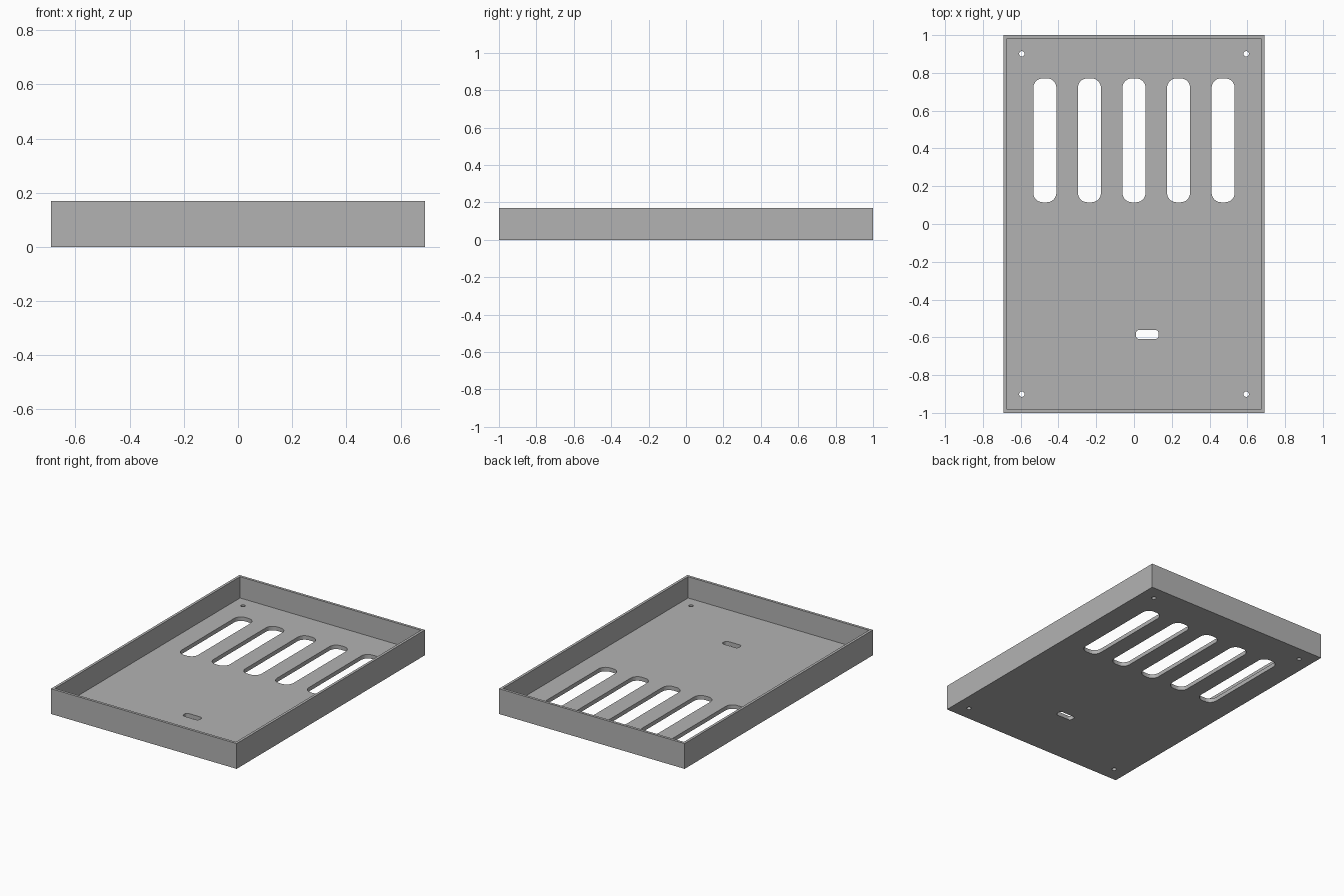
import bpy, bmesh, math
from mathutils import Vector

cube = bpy.data.objects.get("Cube")
if cube:
    bpy.data.objects.remove(cube, do_unlink=True)

WIDTH, LENGTH, HEIGHT = 1.38, 2.0, 0.17
WALL, FLOOR = 0.025, 0.027

grey = bpy.data.materials.new("plain grey")
grey.use_nodes = True
grey.diffuse_color = (0.45, 0.45, 0.45, 1)
grey.node_tree.nodes["Principled BSDF"].inputs["Base Color"].default_value = grey.diffuse_color


def make_object(name, bm):
    bmesh.ops.recalc_face_normals(bm, faces=bm.faces)
    mesh = bpy.data.meshes.new(name)
    bm.to_mesh(mesh)
    bm.free()
    mesh.materials.append(grey)
    obj = bpy.data.objects.new(name, mesh)
    bpy.context.collection.objects.link(obj)
    return obj


def add_cutter(bm, x, y, w, l, r, steps):
    """Upright prism with a rounded rectangle outline, passing through the floor."""
    points = []
    corners = ((1, 1), (-1, 1), (-1, -1), (1, -1))
    for i, (sx, sy) in enumerate(corners):
        for k in range(steps + 1):
            a = math.pi / 2 * (i + k / steps)
            p = Vector((x + sx * (w / 2 - r) + r * math.cos(a),
                        y + sy * (l / 2 - r) + r * math.sin(a), -0.05))
            points.append(p)
    verts = [bm.verts.new(p) for p in points]
    face = bm.faces.new(verts)
    top = bmesh.ops.extrude_face_region(bm, geom=[face])["geom"]
    bmesh.ops.translate(bm, vec=(0, 0, 0.13),
                        verts=[g for g in top if isinstance(g, bmesh.types.BMVert)])


# Open tray: a box with its top face inset and pushed down to the floor
bm = bmesh.new()
bmesh.ops.create_cube(bm, size=1)
bmesh.ops.scale(bm, vec=(WIDTH, LENGTH, HEIGHT), verts=bm.verts)
bmesh.ops.translate(bm, vec=(0, 0, HEIGHT / 2), verts=bm.verts)
top = max(bm.faces, key=lambda f: f.calc_center_median().z)
bmesh.ops.inset_region(bm, faces=[top], thickness=WALL)
inner = bmesh.ops.extrude_face_region(bm, geom=[top])["geom"]
bmesh.ops.translate(bm, vec=(0, 0, FLOOR - HEIGHT),
                    verts=[g for g in inner if isinstance(g, bmesh.types.BMVert)])
if top.is_valid:
    bmesh.ops.delete(bm, geom=[top], context="FACES_ONLY")
tray = make_object("tray", bm)

# Vent slots, cable slot and corner screw holes
bm = bmesh.new()
for i in range(-2, 3):
    add_cutter(bm, i * 0.236, 0.443, 0.122, 0.656, 0.05, 8)
add_cutter(bm, 0.07, -0.585, 0.12, 0.048, 0.018, 6)
for sx in (-1, 1):
    for sy in (-1, 1):
        add_cutter(bm, sx * 0.594, sy * 0.901, 0.0285, 0.0285, 0.014, 5)
cutter = make_object("opening_cutter", bm)
cutter.hide_render = True

cut = tray.modifiers.new("openings", "BOOLEAN")
cut.operation = "DIFFERENCE"
cut.solver = "EXACT"
cut.object = cutter

# Apply the openings and discard the cutter
bpy.ops.object.select_all(action="DESELECT")
tray.select_set(True)
bpy.context.view_layer.objects.active = tray
bpy.ops.object.modifier_apply(modifier=cut.name)
bpy.data.objects.remove(cutter, do_unlink=True)
